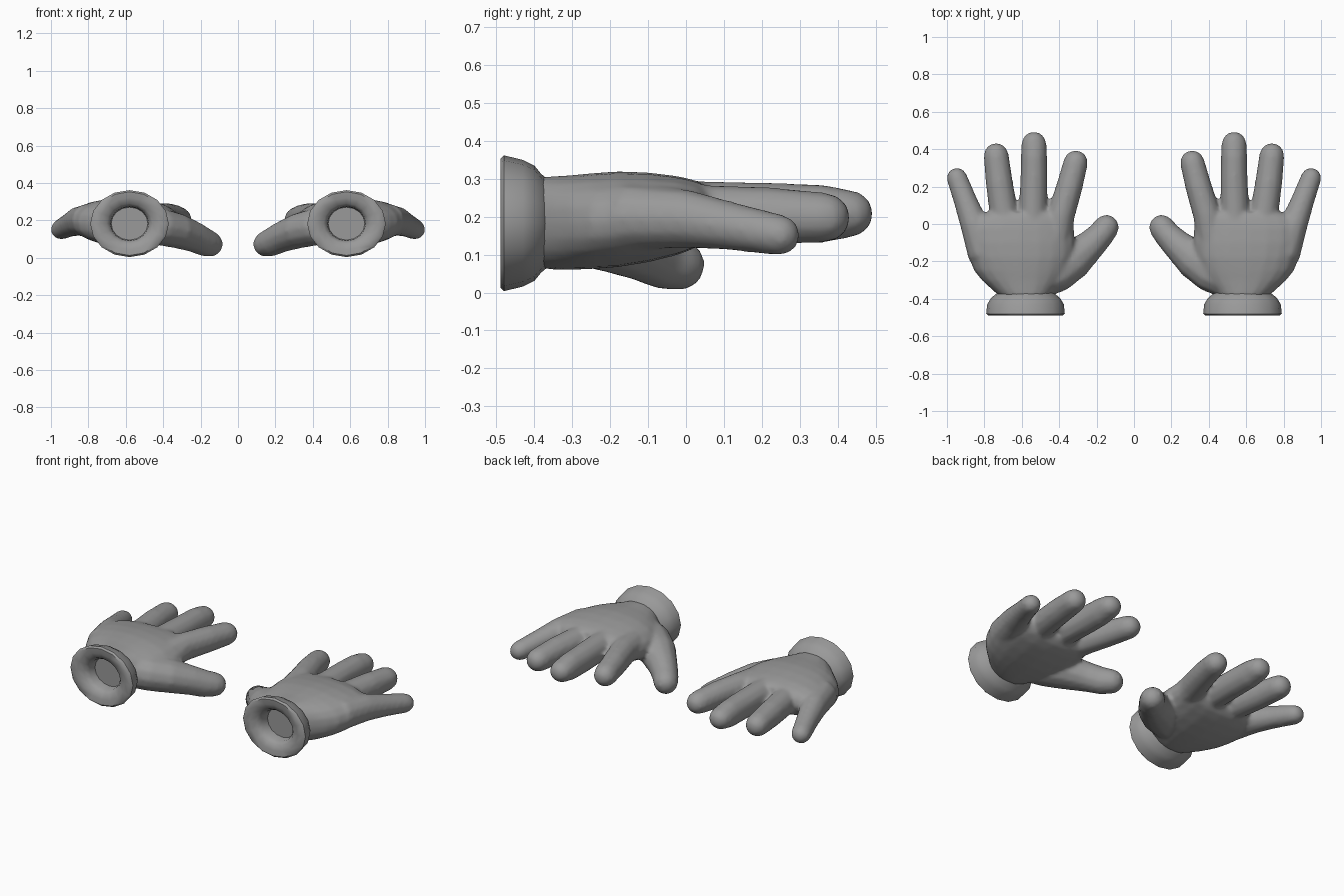
import bpy, bmesh, math
from mathutils import Vector

if "Cube" in bpy.data.objects:
    bpy.data.objects.remove(bpy.data.objects["Cube"])

grey = bpy.data.materials.new("glove grey")
grey.diffuse_color = (0.32, 0.32, 0.32, 1)
grey.use_nodes = True
grey.node_tree.nodes["Principled BSDF"].inputs["Base Color"].default_value = grey.diffuse_color


def ring(bm, c, side, up, a, b, n, power=1.0):
    """Ellipse (or boxier superellipse when power < 1) around c."""
    out = []
    for i in range(n):
        t = 2 * math.pi * i / n
        u, v = math.cos(t), math.sin(t)
        u = math.copysign(abs(u) ** power, u)
        v = math.copysign(abs(v) ** power, v)
        out.append(bm.verts.new(c + side * (a * u) + up * (b * v)))
    return out


def loft(bm, rings):
    """Skin a closed tube through the rings and cap both ends."""
    n = len(rings[0])
    for r, s in zip(rings, rings[1:]):
        for i in range(n):
            bm.faces.new((r[i], r[(i + 1) % n], s[(i + 1) % n], s[i]))
    bm.faces.new(rings[0])
    bm.faces.new(rings[-1])


def finger(bm, path):
    """Tube along points (x, y, z, half width, half height) with a rounded tip."""
    pts = [Vector(p[:3]) for p in path]
    rings = []
    for i, p in enumerate(path):
        d = (pts[min(i + 1, len(pts) - 1)] - pts[max(i - 1, 0)]).normalized()
        side = d.cross(Vector((0, 0, 1))).normalized()
        rings.append(ring(bm, pts[i], side, side.cross(d), p[3], p[4], 12))
    a, b = path[-1][3:]
    for k in (30, 55, 75):
        s, c = math.sin(math.radians(k)), math.cos(math.radians(k))
        rings.append(ring(bm, pts[-1] + d * a * s, side, side.cross(d), a * c, b * c, 12))
    loft(bm, rings)


def finish(bm, name):
    bmesh.ops.recalc_face_normals(bm, faces=bm.faces)
    me = bpy.data.meshes.new(name)
    bm.to_mesh(me)
    bm.free()
    me.materials.append(grey)
    me.polygons.foreach_set("use_smooth", [True] * len(me.polygons))
    ob = bpy.data.objects.new(name, me)
    bpy.context.collection.objects.link(ob)
    return ob


X, Z = Vector((1, 0, 0)), Vector((0, 0, 1))

# Palm: y, left x, right x, bottom z, top z
hand = bmesh.new()
palm = [(-0.39, 0.45, 0.715, 0.065, 0.305), (-0.35, 0.42, 0.76, 0.06, 0.307),
        (-0.30, 0.38, 0.815, 0.06, 0.31), (-0.25, 0.35, 0.855, 0.062, 0.315),
        (-0.18, 0.325, 0.885, 0.067, 0.32), (-0.10, 0.315, 0.905, 0.08, 0.317),
        (-0.02, 0.32, 0.905, 0.10, 0.307), (0.03, 0.325, 0.87, 0.12, 0.295),
        (0.06, 0.36, 0.80, 0.15, 0.28)]
loft(hand, [ring(hand, Vector(((l + r) / 2, y, (b + t) / 2)), X, Z,
                 (r - l) / 2, (t - b) / 2, 20, 0.9) for y, l, r, b, t in palm])

# Fingers and thumb
finger(hand, [(0.42, -0.10, 0.21, 0.08, 0.08), (0.39, 0.05, 0.215, 0.075, 0.08),
              (0.345, 0.20, 0.212, 0.071, 0.075), (0.312, 0.328, 0.205, 0.066, 0.066)])
finger(hand, [(0.55, -0.10, 0.22, 0.08, 0.08), (0.54, 0.05, 0.215, 0.077, 0.08),
              (0.535, 0.25, 0.210, 0.073, 0.08), (0.535, 0.36, 0.208, 0.071, 0.078),
              (0.535, 0.426, 0.208, 0.068, 0.065)])
finger(hand, [(0.68, -0.10, 0.21, 0.08, 0.08), (0.695, 0.05, 0.207, 0.077, 0.078),
              (0.72, 0.22, 0.203, 0.073, 0.076), (0.737, 0.365, 0.198, 0.068, 0.067)])
finger(hand, [(0.80, -0.16, 0.20, 0.09, 0.09), (0.855, 0.0, 0.195, 0.075, 0.078),
              (0.90, 0.12, 0.175, 0.063, 0.064), (0.946, 0.245, 0.152, 0.056, 0.055)])
finger(hand, [(0.52, -0.31, 0.18, 0.10, 0.10), (0.41, -0.255, 0.165, 0.11, 0.10),
              (0.325, -0.19, 0.145, 0.107, 0.095), (0.235, -0.115, 0.112, 0.083, 0.083),
              (0.18, -0.06, 0.085, 0.073, 0.077), (0.15, -0.02, 0.074, 0.07, 0.07)])
gloves = finish(hand, "glove_hands")

# Fuse the parts into one soft skin
fuse = gloves.modifiers.new("fuse", "REMESH")
fuse.mode = "VOXEL"
fuse.voxel_size = 0.012
fuse.use_smooth_shade = True
soft = gloves.modifiers.new("soften", "SMOOTH")
soft.factor = 0.5
soft.iterations = 6

# Cuff: lathed profile of (radius x, radius z, y), with a recessed opening
cuff = bmesh.new()
profile = [(0.098, 0.088, -0.405), (0.103, 0.092, -0.45), (0.123, 0.107, -0.475),
           (0.16, 0.138, -0.487), (0.197, 0.17, -0.49), (0.21, 0.179, -0.48),
           (0.205, 0.167, -0.43), (0.187, 0.152, -0.40), (0.168, 0.13, -0.382),
           (0.14, 0.112, -0.36)]
loft(cuff, [ring(cuff, Vector((0.58, y, 0.183)), X, Z, a, b, 16) for a, b, y in profile])
cuffs = finish(cuff, "cuffs")

for ob in (gloves, cuffs):
    ob.modifiers.new("other_hand", "MIRROR").use_mirror_merge = False
    bpy.context.view_layer.objects.active = ob

# Keep the recessed opening's rim crisp
bpy.ops.object.select_all(action="DESELECT")
cuffs.select_set(True)
bpy.ops.object.shade_smooth_by_angle(angle=math.radians(50))
